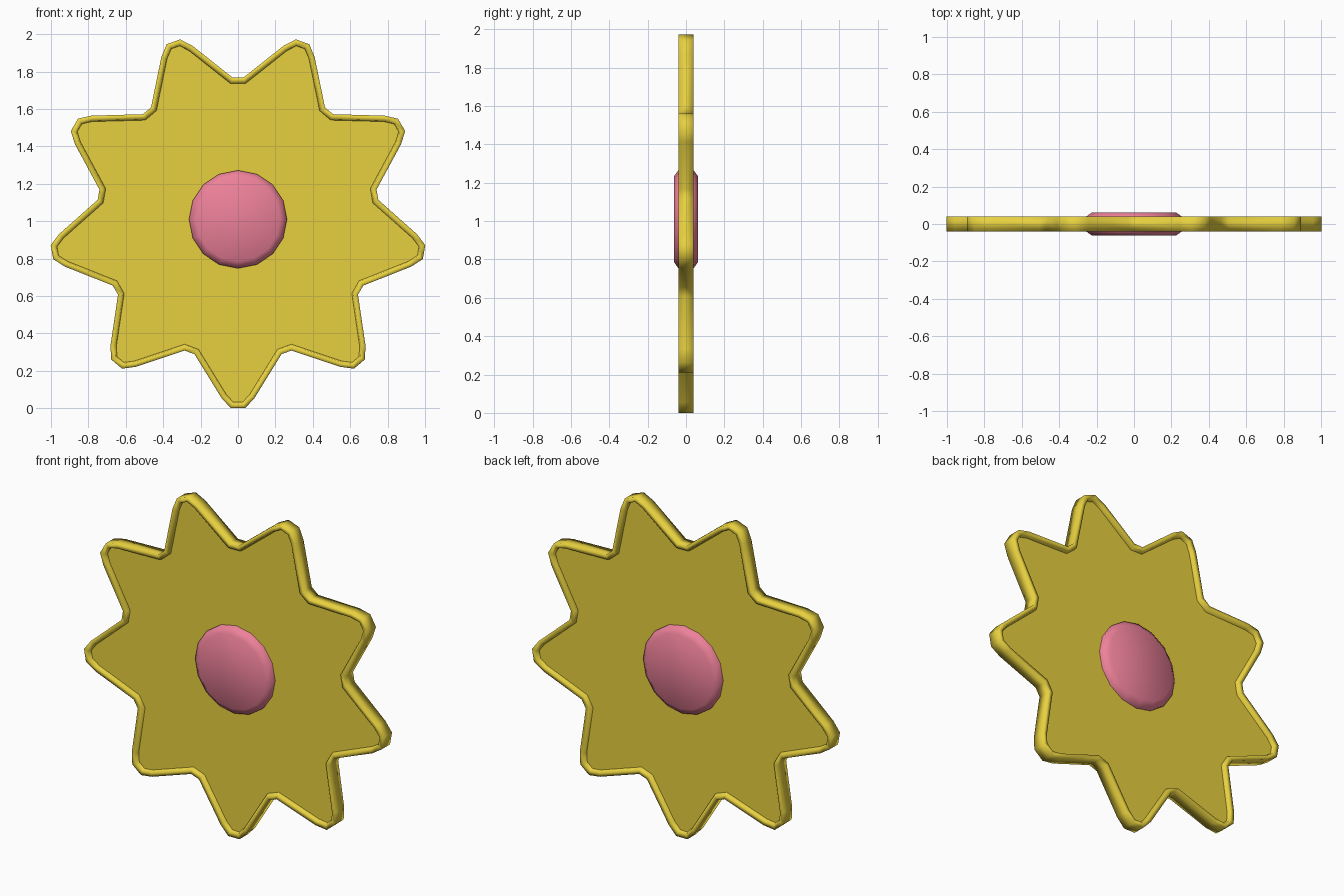
import bpy, bmesh, math

if "Cube" in bpy.data.objects:
    bpy.data.objects.remove(bpy.data.objects["Cube"])

CZ = 1.01      # height of the centre
N = 9          # star points


def material(name, col):
    m = bpy.data.materials.new(name)
    m.diffuse_color = (*col, 1)
    m.use_nodes = True
    m.node_tree.nodes["Principled BSDF"].inputs["Base Color"].default_value = m.diffuse_color
    return m


def make_object(name, bm, mat):
    me = bpy.data.meshes.new(name)
    bm.to_mesh(me)
    bm.free()
    ob = bpy.data.objects.new(name, me)
    bpy.context.collection.objects.link(ob)
    me.materials.append(mat)
    return ob


def skin(bm, rings):
    """Join matching rings of points with quads and close both ends."""
    loops = [[bm.verts.new(p) for p in r] for r in rings]
    n = len(loops[0])
    for a, b in zip(loops, loops[1:]):
        for i in range(n):
            j = (i + 1) % n
            bm.faces.new((a[i], a[j], b[j], b[i]))
    caps = [bm.faces.new(loops[0]), bm.faces.new(loops[-1])]
    bmesh.ops.recalc_face_normals(bm, faces=bm.faces[:])
    return caps


# star outline: blunt tips and slightly blunted valleys (radial, tangential)
outline = []
for k in range(N):
    tip = -math.pi / 2 + k * 2 * math.pi / N
    val = tip + math.pi / N
    pts = [(tip, 0.956, -0.088), (tip, 1.01, -0.038), (tip, 1.01, 0.038),
           (tip, 0.956, 0.088), (val, 0.757, -0.028), (val, 0.757, 0.028)]
    for a, r, t in pts:
        outline.append((r * math.cos(a) - t * math.sin(a),
                        CZ + r * math.sin(a) + t * math.cos(a)))

# star plate with raised rim on both faces
bm = bmesh.new()
caps = skin(bm, [[(x, y, z) for x, z in outline] for y in (-0.04, 0.04)])
for f in bm.faces:
    f.smooth = True
for cap in caps:
    for width, depth in ((0.026, 0.0), (0.006, -0.022)):
        res = bmesh.ops.inset_region(bm, faces=[cap], thickness=width, depth=depth,
                                     use_even_offset=True, use_boundary=True)
        for f in res["faces"]:
            f.smooth = True
    cap.smooth = False
    for e in cap.edges:
        e.smooth = False
make_object("star_plate", bm, material("gold", (0.80, 0.63, 0.05)))

# centre boss with chamfered edges, showing on both sides
bm = bmesh.new()
SEG = 16
skin(bm, [[(r * math.cos(2 * math.pi * i / SEG), y,
            CZ + r * math.sin(2 * math.pi * i / SEG)) for i in range(SEG)]
          for y, r in ((-0.062, 0.225), (-0.035, 0.262), (0.035, 0.262), (0.062, 0.225))])
for f in bm.faces:
    f.smooth = True
make_object("centre_boss", bm, material("rose", (0.85, 0.22, 0.32)))
